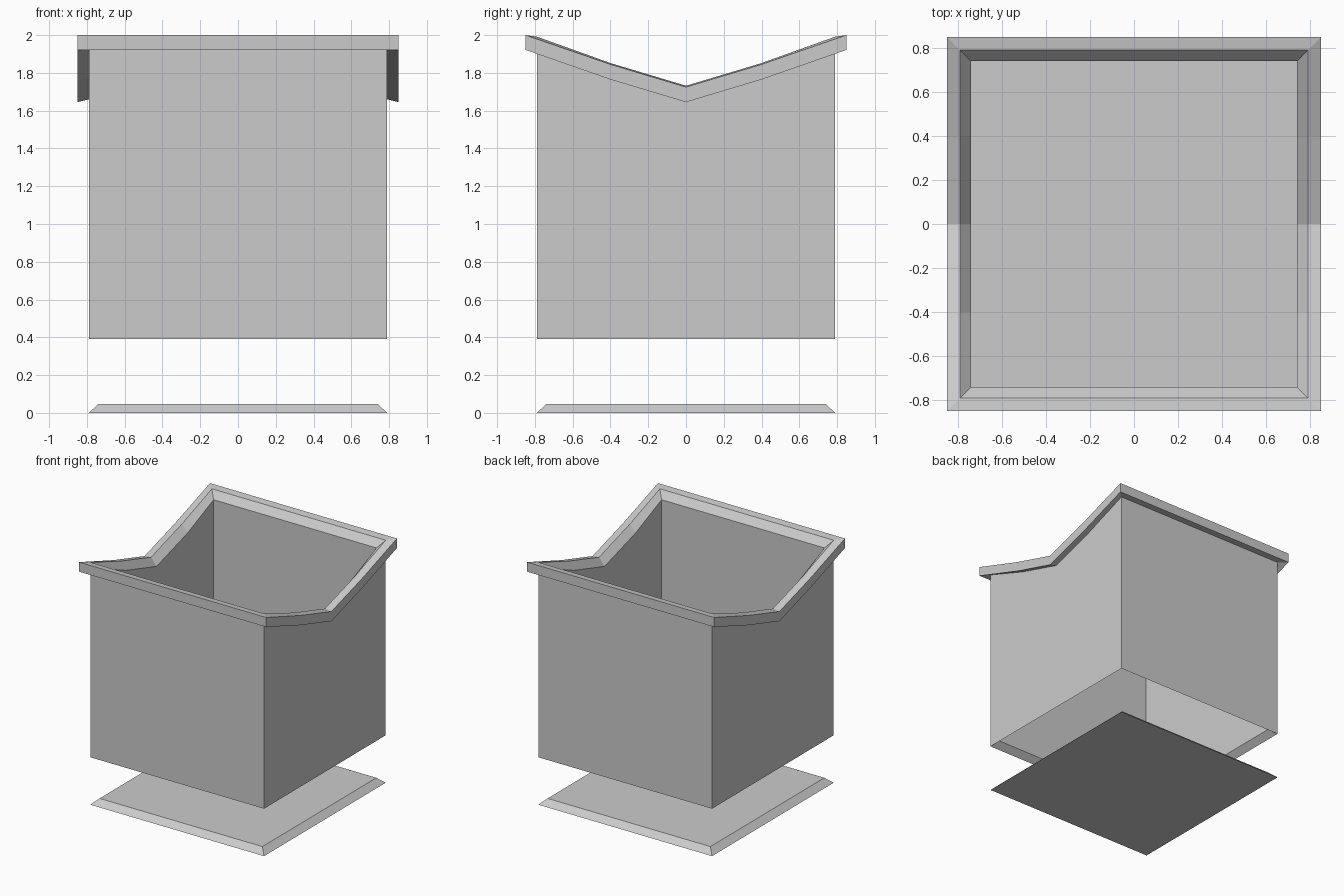
import bpy, bmesh

if "Cube" in bpy.data.objects:
    bpy.data.objects.remove(bpy.data.objects["Cube"])


def make_object(name, bm):
    bmesh.ops.recalc_face_normals(bm, faces=bm.faces[:])
    mesh = bpy.data.meshes.new(name)
    bm.to_mesh(mesh)
    bm.free()
    obj = bpy.data.objects.new(name, mesh)
    bpy.context.collection.objects.link(obj)
    return obj


def ring(bm, h, z_end, z_mid, z_low):
    """Square loop of half-width h whose two sides dip towards y = 0."""
    side = [(-h, z_end), (-0.4, z_mid), (0, z_low), (0.4, z_mid), (h, z_end)]
    right = [bm.verts.new((h, y, z)) for y, z in side]
    left = [bm.verts.new((-h, y, z)) for y, z in reversed(side)]
    return right + left


def bridge(bm, a, b):
    n = len(a)
    for i in range(n):
        j = (i + 1) % n
        bm.faces.new((a[i], a[j], b[j], b[i]))


# Open box wall with flared, dipping rim: closed cross-section of loops
bm = bmesh.new()
sections = [
    (0.79, 0.39, 0.39, 0.39),       # outer bottom
    (0.79, 1.925, 1.78, 1.66),      # wall meets rim underside
    (0.85, 1.922, 1.765, 1.645),    # rim outer lower edge
    (0.85, 2.0, 1.845, 1.725),      # rim outer upper edge
    (0.79, 1.992, 1.852, 1.732),    # rim inner edge
    (0.74, 1.935, 1.79, 1.67),      # top of inner wall
    (0.74, 0.435, 0.435, 0.435),    # mitred inner bottom
]
loops = [ring(bm, *s) for s in sections]
for k in range(len(loops)):
    bridge(bm, loops[k], loops[(k + 1) % len(loops)])
make_object("box_wall", bm)

# Separate floor plate with bevelled edges
bm = bmesh.new()
corners = [(-1, -1), (1, -1), (1, 1), (-1, 1)]
low, top = [[bm.verts.new((x * h, y * h, z)) for x, y in corners]
            for h, z in ((0.79, 0.0), (0.74, 0.046))]
bridge(bm, low, top)
bm.faces.new(low)
bm.faces.new(top)
make_object("floor_plate", bm)
